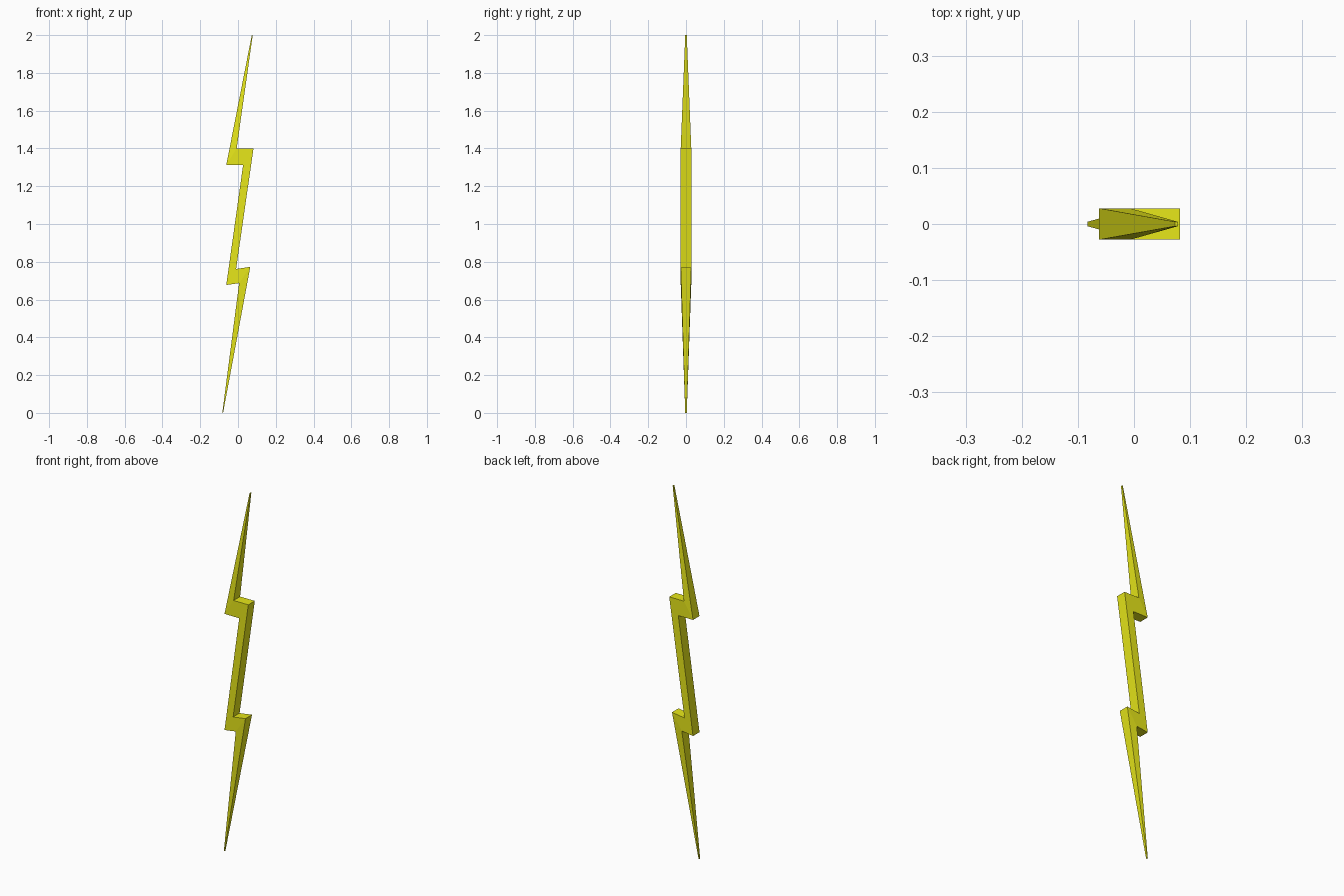
import bpy, bmesh

if "Cube" in bpy.data.objects:
    bpy.data.objects.remove(bpy.data.objects["Cube"])

# Stations down the bolt: left (x, z), right (x, z), half thickness in y
stations = [
    ((0.073, 2.0), (0.078, 2.0), 0.004),
    ((-0.062, 1.312), (-0.007, 1.40), 0.028),
    ((0.027, 1.312), (0.082, 1.40), 0.028),
    ((-0.062, 0.677), (-0.01, 0.762), 0.028),
    ((0.006, 0.687), (0.065, 0.773), 0.028),
    ((-0.083, 0.0), (-0.079, 0.0), 0.004),
]

# Bolt: four-sided rings joined into one tapered zigzag
bm = bmesh.new()
rings = []
for (lx, lz), (rx, rz), h in stations:
    corners = [(lx, -h, lz), (rx, -h, rz), (rx, h, rz), (lx, h, lz)]
    rings.append([bm.verts.new(c) for c in corners])
for a, b in zip(rings, rings[1:]):
    for i in range(4):
        j = (i + 1) % 4
        bm.faces.new((a[i], b[i], b[j], a[j]))

# Tiny end caps
bm.faces.new(rings[0])
bm.faces.new(rings[-1][::-1])
bmesh.ops.recalc_face_normals(bm, faces=bm.faces)

mesh = bpy.data.meshes.new("lightning_bolt")
bm.to_mesh(mesh)
bm.free()
bolt = bpy.data.objects.new("lightning_bolt", mesh)
bpy.context.collection.objects.link(bolt)

# Yellow finish
yellow = bpy.data.materials.new("yellow")
yellow.diffuse_color = (0.8, 0.8, 0.01, 1)
yellow.use_nodes = True
yellow.node_tree.nodes["Principled BSDF"].inputs["Base Color"].default_value = yellow.diffuse_color
mesh.materials.append(yellow)
